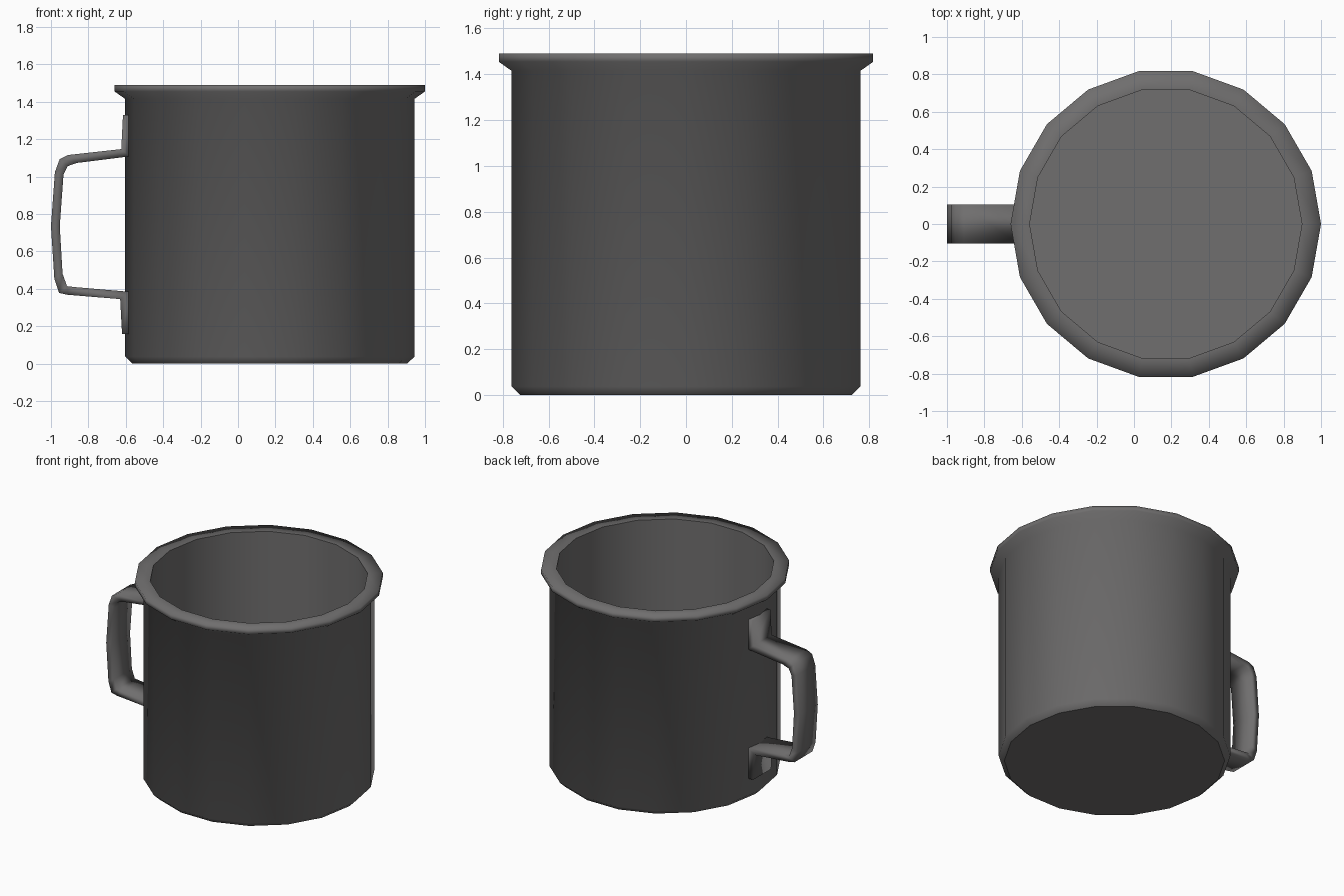
import bpy, bmesh, math

if "Cube" in bpy.data.objects:
    bpy.data.objects.remove(bpy.data.objects["Cube"])

SIDES = 18
CENTRE_X = 0.17

metal = bpy.data.materials.new("dark grey metal")
metal.diffuse_color = (0.16, 0.156, 0.156, 1)
metal.use_nodes = True
metal.node_tree.nodes["Principled BSDF"].inputs["Base Color"].default_value = metal.diffuse_color


def make_object(name, bm):
    bmesh.ops.recalc_face_normals(bm, faces=bm.faces)
    for f in bm.faces:
        f.smooth = True
    mesh = bpy.data.meshes.new(name)
    bm.to_mesh(mesh)
    bm.free()
    mesh.materials.append(metal)
    obj = bpy.data.objects.new(name, mesh)
    bpy.context.collection.objects.link(obj)
    return obj


# cup: revolved profile (radius, height, sharp edge), outside base to inside floor
profile = [(0.735, 0.0, True), (0.773, 0.037, False), (0.773, 1.415, False),
           (0.83, 1.455, False), (0.83, 1.49, False),
           (0.728, 1.49, True), (0.728, 0.04, True)]
bm = bmesh.new()
rings = []
for r, z, sharp in profile:
    rings.append([bm.verts.new((CENTRE_X + r * math.cos(math.tau * i / SIDES),
                                r * math.sin(math.tau * i / SIDES), z))
                  for i in range(SIDES)])
for a, b in zip(rings, rings[1:]):
    for i in range(SIDES):
        j = (i + 1) % SIDES
        bm.faces.new((a[i], a[j], b[j], b[i]))
bm.faces.new(rings[0])
bm.faces.new(rings[-1])
for ring, (r, z, sharp) in zip(rings, profile):
    if sharp:
        for i in range(SIDES):
            bm.edges.get((ring[i], ring[(i + 1) % SIDES])).smooth = False
make_object("cup", bm)

# handle: bent strap, (outer x, outer z, inner x, inner z) from top plate to bottom plate
HALF_WIDTH = 0.105
strap = [(-0.615, 1.33, -0.575, 1.33), (-0.624, 1.147, -0.58, 1.108),
         (-0.91, 1.115, -0.862, 1.073), (-0.953, 1.094, -0.91, 1.056),
         (-0.979, 1.024, -0.933, 1.01), (-1.0, 0.735, -0.953, 0.735),
         (-0.982, 0.455, -0.938, 0.48), (-0.957, 0.378, -0.914, 0.414),
         (-0.91, 0.368, -0.87, 0.409), (-0.63, 0.345, -0.58, 0.384),
         (-0.62, 0.158, -0.575, 0.158)]
bm = bmesh.new()
sections = []
for ox, oz, ix, iz in strap:
    sections.append([bm.verts.new(p) for p in (
        (ox, -HALF_WIDTH, oz), (ox, HALF_WIDTH, oz),
        (ix, HALF_WIDTH, iz), (ix, -HALF_WIDTH, iz))])
for a, b in zip(sections, sections[1:]):
    for i in range(4):
        j = (i + 1) % 4
        bm.faces.new((a[i], a[j], b[j], b[i]))
bm.faces.new(sections[0])
bm.faces.new(sections[-1])
make_object("handle", bm)
